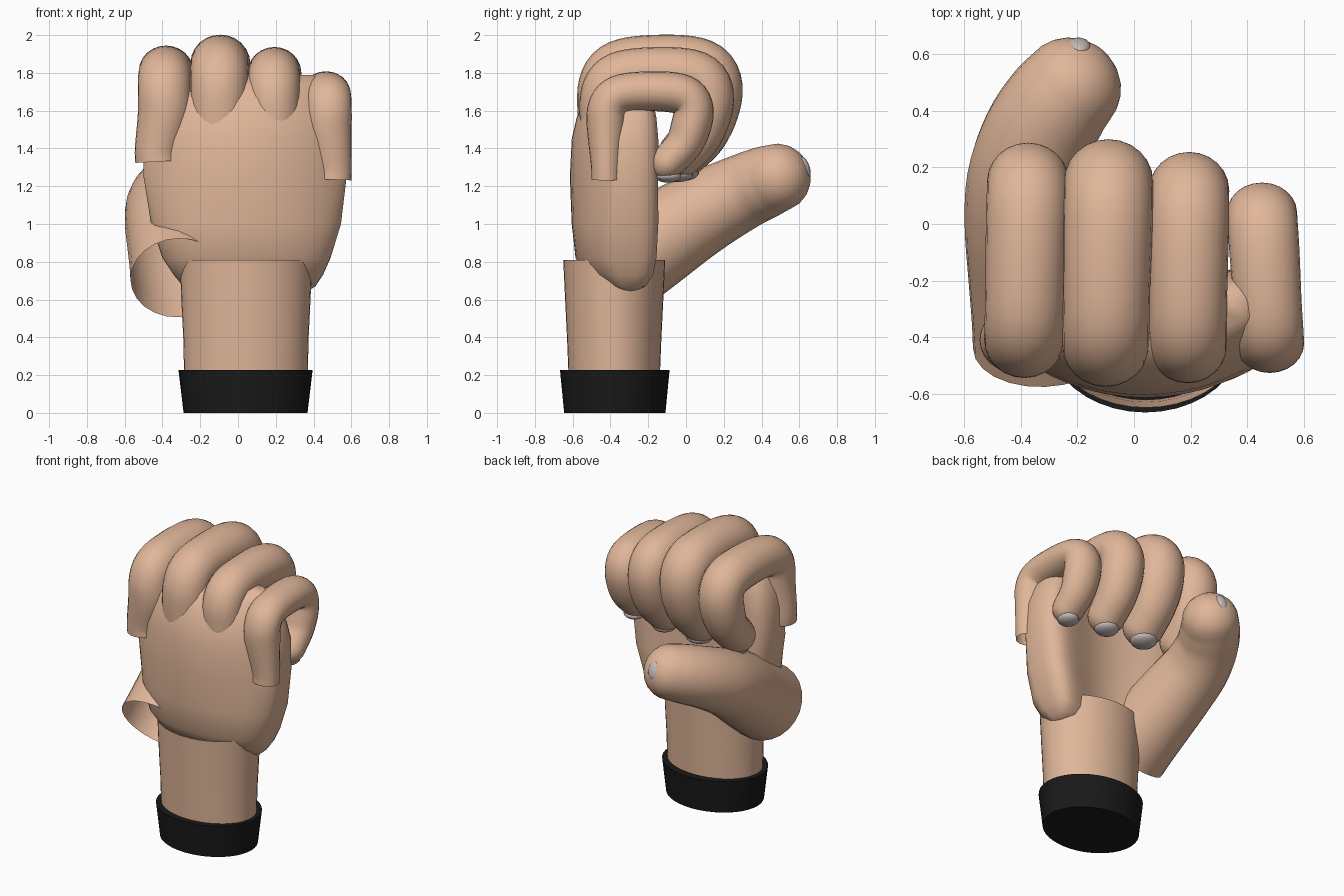
import bpy, bmesh, math
from mathutils import Vector

if "Cube" in bpy.data.objects:
    bpy.data.objects.remove(bpy.data.objects["Cube"])


def material(name, rgb):
    m = bpy.data.materials.new(name)
    m.diffuse_color = (*rgb, 1)
    m.use_nodes = True
    m.node_tree.nodes["Principled BSDF"].inputs["Base Color"].default_value = m.diffuse_color
    return m


SKIN = material("skin", (0.75, 0.47, 0.32))
NAIL = material("nail_grey", (0.56, 0.50, 0.49))
BLACK = material("cuff_black", (0.01, 0.01, 0.01))


def loft(name, rings, mat, cap_start=False, cap_end=False, angle=60):
    """Skin a list of closed rings into one smooth-shaded object."""
    bm = bmesh.new()
    rows = [[bm.verts.new(p) for p in ring] for ring in rings]
    n = len(rows[0])
    for a, b in zip(rows, rows[1:]):
        for i in range(n):
            j = (i + 1) % n
            bm.faces.new((a[i], a[j], b[j], b[i]))
    if cap_start:
        bm.faces.new(rows[0][::-1])
    if cap_end:
        bm.faces.new(rows[-1])
    bmesh.ops.recalc_face_normals(bm, faces=bm.faces)
    me = bpy.data.meshes.new(name)
    bm.to_mesh(me)
    bm.free()
    me.materials.append(mat)
    ob = bpy.data.objects.new(name, me)
    bpy.context.collection.objects.link(ob)
    bpy.context.view_layer.objects.active = ob
    ob.select_set(True)
    bpy.ops.object.shade_smooth_by_angle(angle=math.radians(angle))
    ob.select_set(False)
    return ob


def spline(points, steps=4):
    """Catmull-Rom through (x, y, z, radius) points."""
    p = [Vector(q) for q in points]
    p = [2 * p[0] - p[1]] + p + [2 * p[-1] - p[-2]]
    out = []
    for a, b, c, d in zip(p, p[1:], p[2:], p[3:]):
        for k in range(steps):
            t = k / steps
            out.append(0.5 * (2 * b + (c - a) * t + (2 * a - 5 * b + 4 * c - d) * t * t
                              + (3 * b - a - 3 * c + d) * t ** 3))
    return out + [p[-2]]


def tube(name, points, flat=1.0, sides=24):
    """Tube with an open root and a rounded tip; flat squashes it across x."""
    path = spline(points)
    pos = [q.to_3d() for q in path]
    rad = [q[3] for q in path]
    tan = [(pos[min(i + 1, len(pos) - 1)] - pos[max(i - 1, 0)]).normalized()
           for i in range(len(pos))]
    end, t_end, r_end = pos[-1], tan[-1], rad[-1]
    for k in range(1, 7):                       # domed tip
        a = math.radians(14.8 * k)
        pos.append(end + t_end * r_end * math.sin(a) * 0.95)
        rad.append(r_end * math.cos(a))
        tan.append(t_end)
    rings = []
    for c, r, t in zip(pos, rad, tan):
        u = (Vector((1, 0, 0)) - t * t.x).normalized()
        v = t.cross(u)
        rings.append([c + u * r * math.cos(s) + v * r * flat * math.sin(s)
                      for s in (2 * math.pi * i / sides for i in range(sides))])
    loft(name, rings, SKIN, cap_end=True)
    return end, t_end


def nail(name, center, normal, size):
    """Flattened ellipsoid lying on the fingertip."""
    bpy.ops.mesh.primitive_uv_sphere_add(segments=16, ring_count=10, radius=1, location=center)
    ob = bpy.context.object
    ob.name = name
    ob.scale = size
    ob.rotation_euler = normal.to_track_quat('Z', 'Y').to_euler()
    ob.data.materials.append(NAIL)
    bpy.ops.object.shade_smooth()
    ob.select_set(False)


def ellipse(cx, cy, z, rx, ry, n=40):
    return [(cx + rx * math.cos(2 * math.pi * i / n), cy + ry * math.sin(2 * math.pi * i / n), z)
            for i in range(n)]


# Cuff: flared black band, recessed inside its top rim
loft("cuff", [ellipse(0.04, -0.377, z, rx, ry) for z, rx, ry in
              ((0, 0.328, 0.268), (0.226, 0.355, 0.29), (0.226, 0.32, 0.24))],
     BLACK, cap_start=True, cap_end=True, angle=30)

# Wrist: slightly flared open sleeve of skin
loft("wrist", [ellipse(0.042, -0.38, z, rx, ry) for z, rx, ry in
               ((0.15, 0.326, 0.24), (0.4, 0.332, 0.25), (0.6, 0.342, 0.26), (0.81, 0.35, 0.27))],
     SKIN)


# Palm: back of the hand narrowing to the knuckles, hollowed inner face
def palm_ring(z, x0, x1, y0, y1, n=48):
    cx, rx = (x0 + x1) / 2, (x1 - x0) / 2
    cy, ry = (y0 + y1) / 2, (y1 - y0) / 2
    power = 1 + 0.65 * min(1, max(0, (z - 0.9) / 0.35))
    ring = []
    for i in range(n):
        a = 2 * math.pi * i / n
        s = math.sin(a)
        if s > 0:
            s = 1.42 * s ** 0.5 * (1 - 0.55 * s ** 3)
        else:
            s = -abs(s) ** power
        ring.append((cx + rx * math.cos(a), cy + ry * s, z))
    return ring


loft("palm", [palm_ring(*s) for s in (
    (0.64, -0.24, 0.36, -0.38, -0.28), (0.67, -0.29, 0.41, -0.45, -0.21),
    (0.73, -0.34, 0.45, -0.53, -0.17), (0.82, -0.40, 0.49, -0.585, -0.15),
    (1.0, -0.46, 0.545, -0.605, -0.14), (1.25, -0.50, 0.575, -0.615, -0.14),
    (1.45, -0.50, 0.57, -0.605, -0.14), (1.56, -0.48, 0.54, -0.58, -0.15),
    (1.66, -0.44, 0.49, -0.54, -0.17), (1.74, -0.38, 0.45, -0.48, -0.20),
    (1.79, -0.30, 0.40, -0.41, -0.24))],
     SKIN, cap_start=True, cap_end=True)

# Fingers: one boxy curl outline, fitted to each finger's reach and height
CURL = ((0, 0.5), (0.01, 0.76), (0.1, 0.93), (0.31, 1), (0.7, 1), (0.92, 0.93),
        (1, 0.74), (0.965, 0.48), (0.88, 0.23), (0.71, 0))
# name, x at root, x at front, x at back, radius, root z, front y, back y, top z, tip z, flatness
FINGERS = (
    ("index_finger", -0.425, -0.39, -0.375, 0.145, 1.33, -0.41, 0.15, 1.805, 1.36, 0.95),
    ("middle_finger", -0.10, -0.10, -0.09, 0.158, 1.40, -0.43, 0.15, 1.85, 1.37, 0.95),
    ("ring_finger", 0.19, 0.19, 0.195, 0.142, 1.40, -0.432, 0.12, 1.80, 1.35, 0.95),
    ("little_finger", 0.508, 0.482, 0.453, 0.124, 1.235, -0.422, 0.04, 1.70, 1.33, 0.86),
)
for name, xr, xf, xb, r, zr, yf, yb, zt, zb, flat in FINGERS:
    rr = r * (0.74 if xr > 0.5 else 0.82 if xr != xf else 0.9)
    pts = [(xr, yf, zr, rr), (xr, yf, zr + 0.07, rr * 1.02)]
    for u, h in CURL:
        taper = 1 if h > 0.5 else 0.86 + 0.28 * h
        pts.append((xf + (xb - xf) * u, yf + (yb - yf) * u, zb + (zt - zb) * h,
                    r * (taper if u > 0.5 else 0.97)))
    tip, d = tube(name, pts, flat)
    outer = Vector((0, -d.z, d.y)).normalized()
    normal = (outer * 0.7 + d * 0.72).normalized()
    nail(name + "_nail", tip + normal * r * 0.62, normal, (r * 0.56, r * 0.55, r * 0.28))

# Thumb: wide open root dropping beside the wrist, reaching back to a rounded tip
tube("thumb", (
    (-0.315, -0.43, 0.715, 0.255), (-0.322, -0.33, 0.785, 0.253), (-0.345, -0.17, 0.895, 0.243),
    (-0.37, 0.0, 1.01, 0.23), (-0.378, 0.16, 1.10, 0.213), (-0.34, 0.31, 1.175, 0.198),
    (-0.275, 0.42, 1.222, 0.19), (-0.222, 0.485, 1.246, 0.18)))
n = Vector((0.03, 0.93, 0.33)).normalized()
nail("thumb_nail", Vector((-0.2, 0.485, 1.25)) + n * 0.152, n, (0.042, 0.06, 0.026))
